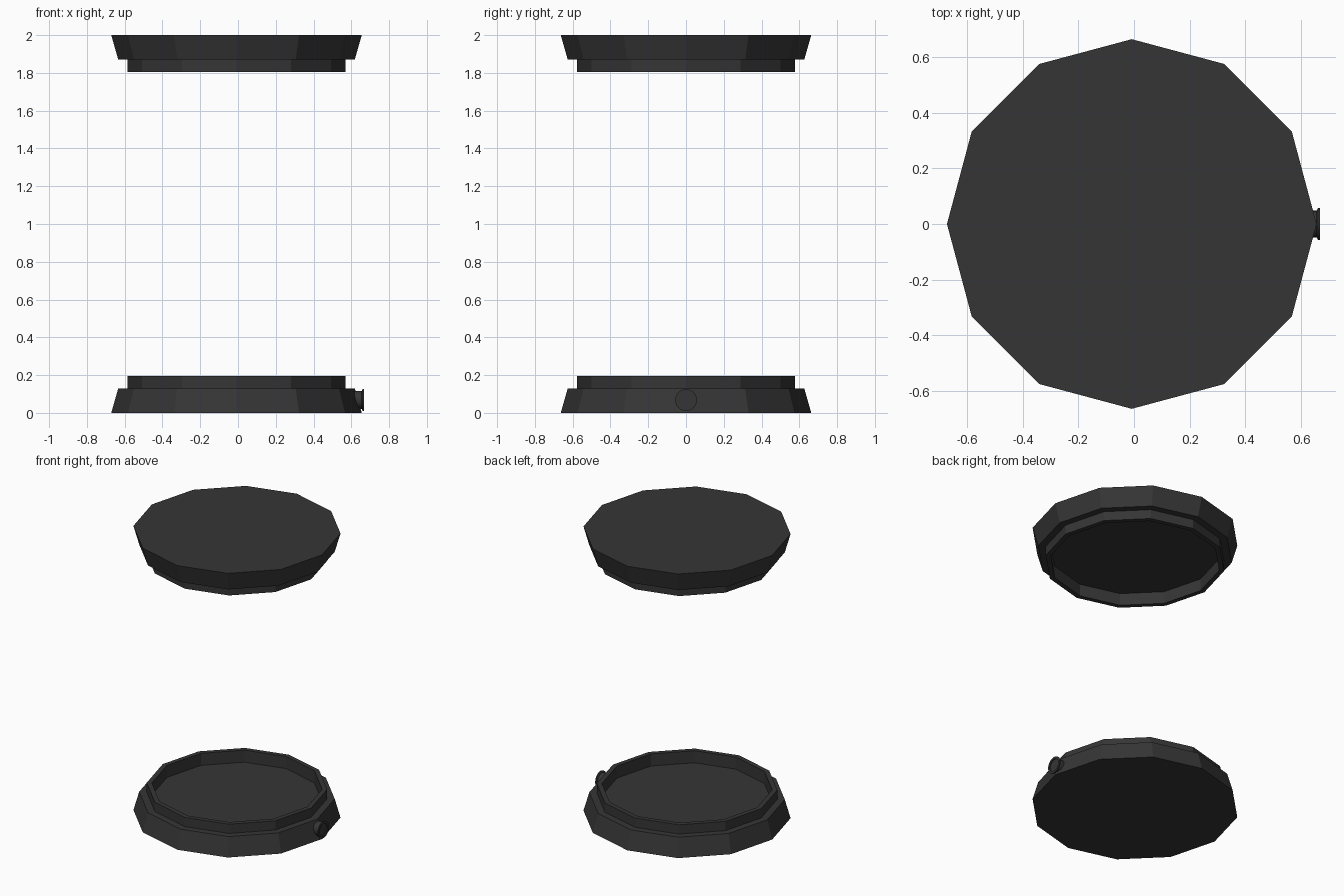
import bpy, bmesh, math
from mathutils import Matrix

if "Cube" in bpy.data.objects:
    bpy.data.objects.remove(bpy.data.objects["Cube"])

CENTRE_X = -0.008

black = bpy.data.materials.new("matte black")
black.use_nodes = True
colour = (0.036, 0.036, 0.036, 1)
black.diffuse_color = colour
black.node_tree.nodes["Principled BSDF"].inputs["Base Color"].default_value = colour


def turned(name, profile, sides, matrix):
    """Revolve (radius, height) points into a closed solid with capped ends."""
    bm = bmesh.new()
    rings = []
    for r, h in profile:
        angles = [math.tau * i / sides for i in range(sides)]
        rings.append([bm.verts.new((r * math.cos(a), r * math.sin(a), h)) for a in angles])
    for low, high in zip(rings, rings[1:]):
        for i in range(sides):
            j = (i + 1) % sides
            bm.faces.new((low[i], low[j], high[j], high[i]))
    bm.faces.new(rings[0][::-1])
    bm.faces.new(rings[-1])
    bm.transform(matrix)
    bmesh.ops.recalc_face_normals(bm, faces=bm.faces)
    mesh = bpy.data.meshes.new(name)
    bm.to_mesh(mesh)
    bm.free()
    mesh.materials.append(black)
    obj = bpy.data.objects.new(name, mesh)
    bpy.context.collection.objects.link(obj)
    return obj


# Twelve-sided cap: sloped body, shoulder, raised rim and recessed floor
cap = [(0.663, 0), (0.626, 0.13), (0.578, 0.13), (0.578, 0.195), (0.545, 0.195), (0.545, 0.11)]
turned("base_cap", cap, 12, Matrix.Translation((CENTRE_X, 0, 0)))

# Matching cap on top, upside down
flip = Matrix.Translation((CENTRE_X, 0, 2)) @ Matrix.Diagonal((1, 1, -1, 1))
turned("top_cap", cap, 12, flip)

# Small round knob on the base, with a flared lip and a dished end
knob = [(0.048, 0), (0.048, 0.055), (0.058, 0.06), (0.058, 0.067), (0.043, 0.067), (0.043, 0.06)]
side = Matrix.Translation((0.6, 0, 0.068)) @ Matrix.Rotation(math.pi / 2, 4, 'Y')
obj = turned("side_knob", knob, 24, side)
bpy.context.view_layer.objects.active = obj
obj.select_set(True)
bpy.ops.object.shade_smooth_by_angle(angle=math.radians(30))
